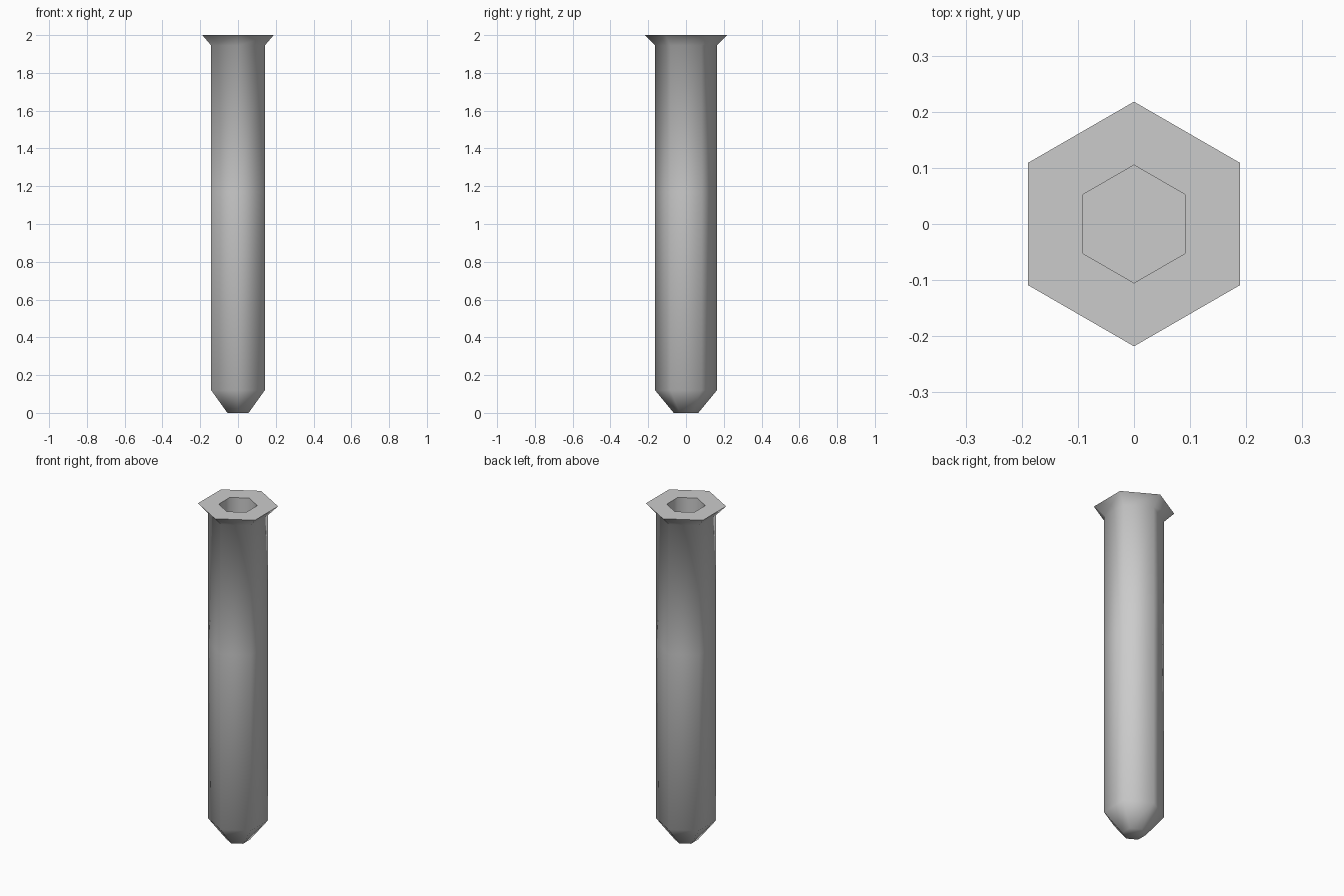
import bpy, bmesh, math

if "Cube" in bpy.data.objects:
    bpy.data.objects.remove(bpy.data.objects["Cube"])

# (radius, z) from the tip, up the shaft, over the flared rim and down the socket
profile = [(0.065, 0), (0.164, 0.12), (0.164, 1.17), (0.164, 1.945),
           (0.218, 2.0), (0.105, 2.0), (0.105, 1.17)]
SIDES = 6

# Hexagonal plug with pointed tip, flared head and blind hexagonal socket
bm = bmesh.new()
rings = []
for r, z in profile:
    angles = [math.pi / 2 + 2 * math.pi * i / SIDES for i in range(SIDES)]
    rings.append([bm.verts.new((r * math.cos(a), r * math.sin(a), z)) for a in angles])
for low, high in zip(rings, rings[1:]):
    for i in range(SIDES):
        j = (i + 1) % SIDES
        bm.faces.new((low[i], low[j], high[j], high[i]))
bm.faces.new(list(reversed(rings[0])))
bm.faces.new(rings[-1])
bmesh.ops.recalc_face_normals(bm, faces=bm.faces)

mesh = bpy.data.meshes.new("hex_plug")
bm.to_mesh(mesh)
bm.free()
plug = bpy.data.objects.new("hex_plug", mesh)
bpy.context.collection.objects.link(plug)

# Smooth shaft, sharp rim and socket edges
bpy.context.view_layer.objects.active = plug
plug.select_set(True)
bpy.ops.object.shade_smooth_by_angle(angle=math.radians(65))
